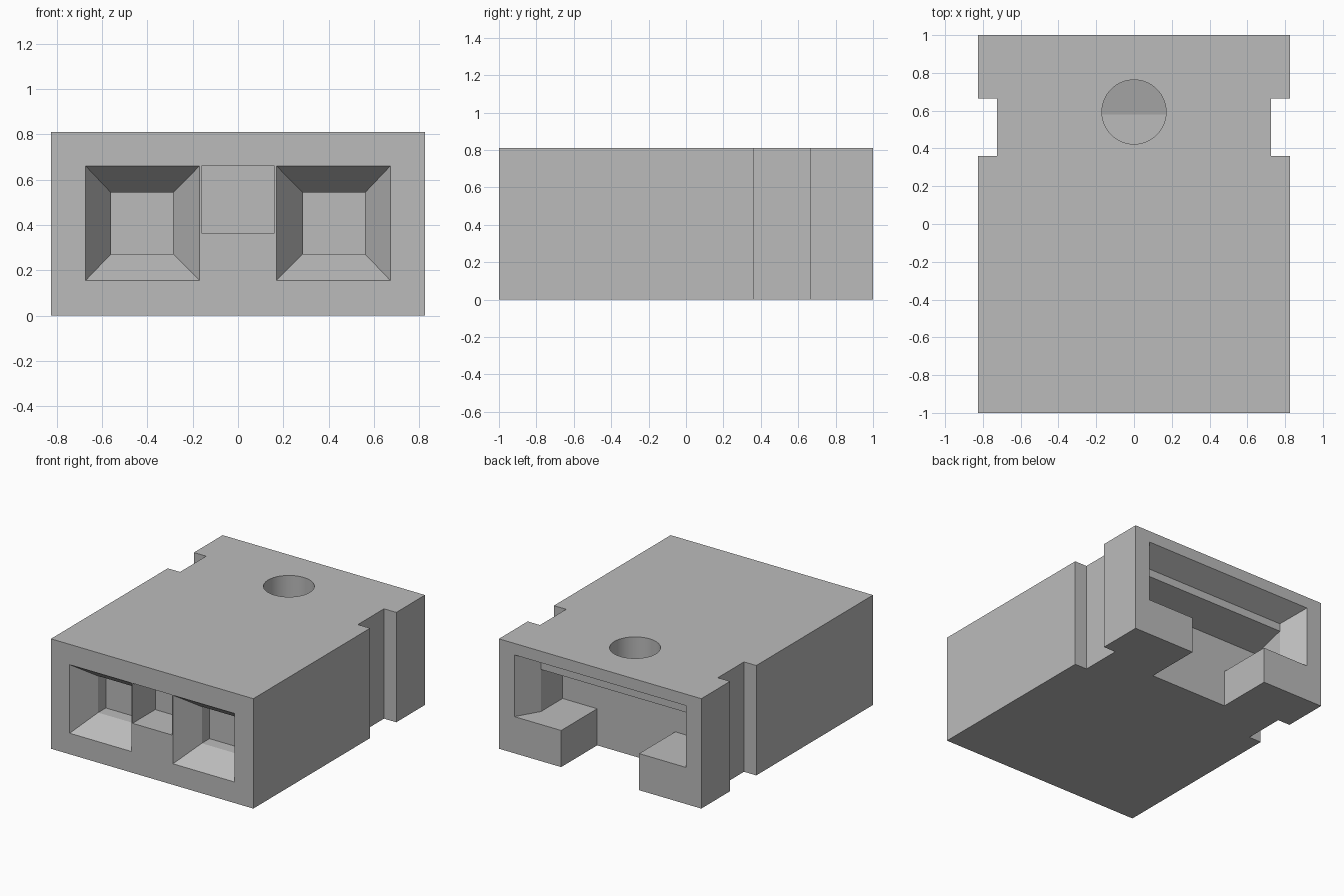
import bpy, bmesh, math
from mathutils import Matrix, Vector

cube = bpy.data.objects.get("Cube")
if cube:
    bpy.data.objects.remove(cube, do_unlink=True)

grey = bpy.data.materials.new("plain_grey")
grey.use_nodes = True
grey.diffuse_color = (0.5, 0.5, 0.5, 1)
grey.node_tree.nodes["Principled BSDF"].inputs["Base Color"].default_value = (0.5, 0.5, 0.5, 1)

HX, HY, H = 0.825, 1.0, 0.81


def finish(bm, name):
    bmesh.ops.recalc_face_normals(bm, faces=bm.faces)
    mesh = bpy.data.meshes.new(name)
    bm.to_mesh(mesh)
    bm.free()
    mesh.materials.append(grey)
    obj = bpy.data.objects.new(name, mesh)
    bpy.context.collection.objects.link(obj)
    return obj


def prism(name, outline, offset):
    """Extrude a closed outline along an offset."""
    bm = bmesh.new()
    face = bm.faces.new([bm.verts.new(p) for p in outline])
    out = bmesh.ops.extrude_face_region(bm, geom=[face])
    moved = [v for v in out["geom"] if isinstance(v, bmesh.types.BMVert)]
    bmesh.ops.translate(bm, verts=moved, vec=Vector(offset))
    return finish(bm, name)


def loft(name, near, far):
    """Join two upright rectangles given as (x0, x1, z0, z1, y)."""
    bm = bmesh.new()
    loops = []
    for x0, x1, z0, z1, y in (near, far):
        loops.append([bm.verts.new((x, y, z))
                      for x, z in ((x0, z0), (x1, z0), (x1, z1), (x0, z1))])
    for loop in loops:
        bm.faces.new(loop)
    a, b = loops
    for i in range(4):
        j = (i + 1) % 4
        bm.faces.new((a[i], a[j], b[j], b[i]))
    return finish(bm, name)


def past(near, far, t=0.2):
    """Carry a taper a little beyond the outer surface."""
    return tuple(n + (n - f) * t for n, f in zip(near, far))


# Housing block with a full-height notch in each side
half = [(HX, -HY), (HX, 0.36), (0.725, 0.36), (0.725, 0.665), (HX, 0.665), (HX, HY)]
outline = half + [(-x, y) for x, y in reversed(half)]
body = prism("connector_housing", [(x, y, 0) for x, y in outline], (0, 0, H))

cutters = []

# Flared front sockets, each ending in a short square tunnel
for side in (-1, 1):
    mouth = (side * 0.17, side * 0.672, 0.155, 0.66, -HY)
    throat = (side * 0.286, side * 0.56, 0.272, 0.542, -0.83)
    end = throat[:4] + (-0.74,)
    cutters.append(loft("socket_flare_cutter", past(mouth, throat), throat))
    cutters.append(loft("socket_tunnel_cutter", throat[:4] + (-0.86,), end))

# Key slot between the sockets
cutters.append(loft("key_slot_cutter", (-0.16, 0.16, 0.365, 0.66, -1.1),
                    (-0.16, 0.16, 0.365, 0.66, -0.735)))

# Flared rear opening
mouth = (-0.70, 0.70, 0.27, 0.725, HY)
throat = (-0.60, 0.60, 0.27, 0.638, 0.832)
cutters.append(loft("rear_flare_cutter", past(mouth, throat), throat))

# Rear chamber with a sloping ceiling
profile = [(0.58, 0.27), (0.87, 0.27), (0.87, 0.58), (0.832, 0.58), (0.58, 0.51)]
cutters.append(prism("rear_chamber_cutter", [(-0.60, y, z) for y, z in profile], (1.2, 0, 0)))

# Cable gap in the rear floor
cutters.append(loft("floor_gap_cutter", (-0.318, 0.318, -0.1, 0.4, 0.58),
                    (-0.318, 0.318, -0.1, 0.4, 1.1)))

# Round hole in the top, its floor rising toward the back
bm = bmesh.new()
bmesh.ops.create_cone(bm, cap_ends=True, segments=64, radius1=0.17, radius2=0.17, depth=0.4,
                      matrix=Matrix.Translation((0, 0.593, 0.77)))
bmesh.ops.bisect_plane(bm, geom=bm.verts[:] + bm.edges[:] + bm.faces[:],
                       plane_co=(0, 0.58, 0), plane_no=(0, 1, 0))
for v in bm.verts:
    if v.co.z < 0.6:
        v.co.z += max(0, v.co.y - 0.58) * 0.277
cutters.append(finish(bm, "top_hole_cutter"))

# Carve the housing
for cutter in cutters:
    mod = body.modifiers.new(cutter.name, 'BOOLEAN')
    mod.operation = 'DIFFERENCE'
    mod.solver = 'EXACT'
    mod.object = cutter
bpy.context.view_layer.update()
bpy.ops.object.select_all(action='DESELECT')
body.select_set(True)
bpy.context.view_layer.objects.active = body
for mod in list(body.modifiers):
    bpy.ops.object.modifier_apply(modifier=mod.name)
for cutter in cutters:
    bpy.data.objects.remove(cutter, do_unlink=True)
bpy.ops.object.shade_smooth_by_angle(angle=math.radians(12))
